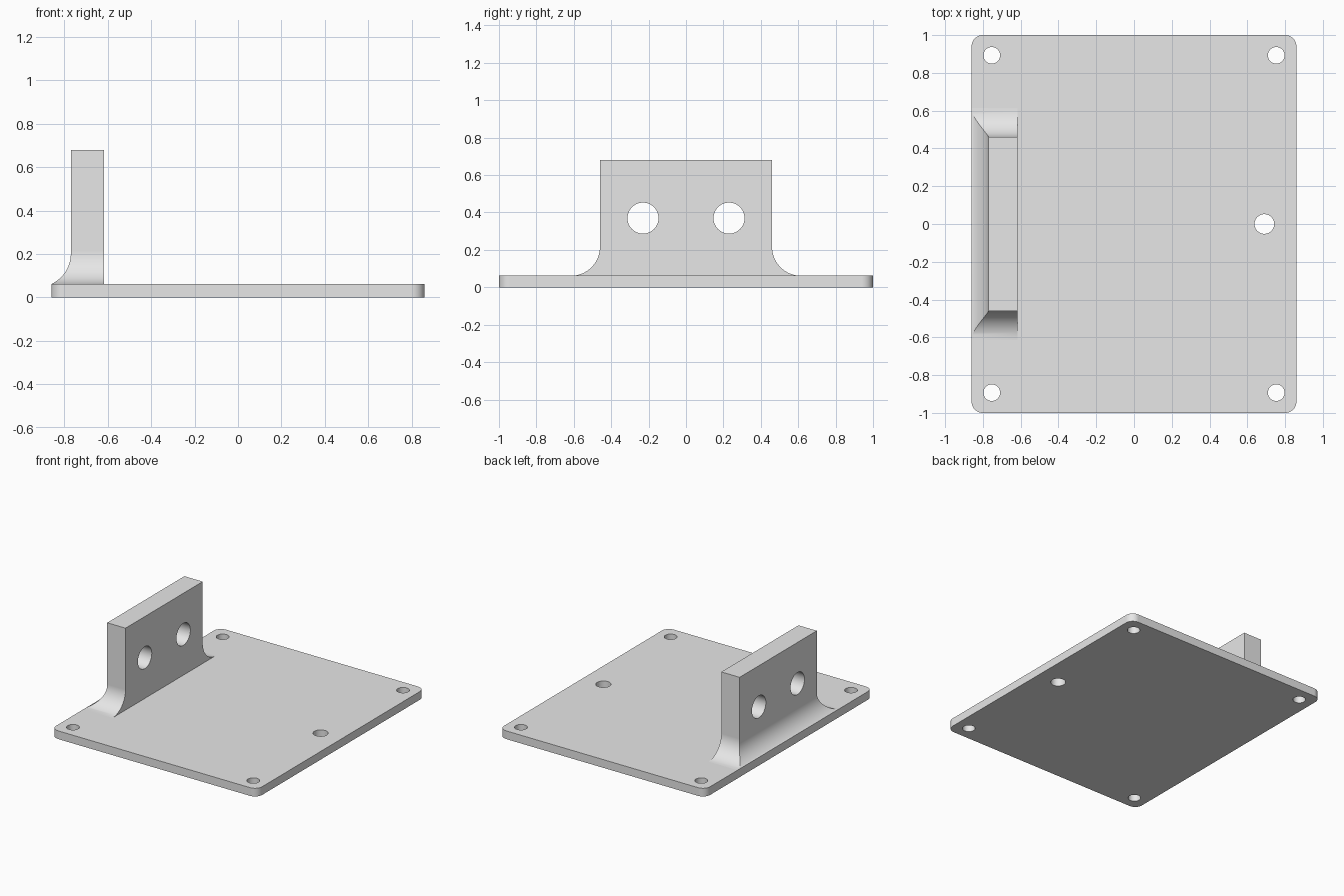
import bpy, bmesh, math
from mathutils import Matrix, Vector

if "Cube" in bpy.data.objects:
    bpy.data.objects.remove(bpy.data.objects["Cube"])

THICK = 0.062          # base plate thickness
HALF_X, HALF_Y = 0.86, 1.0

grey = bpy.data.materials.new("light_grey")
grey.diffuse_color = (0.8, 0.8, 0.8, 1)
grey.use_nodes = True
grey.node_tree.nodes["Principled BSDF"].inputs["Base Color"].default_value = grey.diffuse_color


def make_object(name, bm):
    bmesh.ops.recalc_face_normals(bm, faces=bm.faces[:])
    mesh = bpy.data.meshes.new(name)
    bm.to_mesh(mesh)
    bm.free()
    obj = bpy.data.objects.new(name, mesh)
    bpy.context.collection.objects.link(obj)
    mesh.materials.append(grey)
    return obj


def loft(name, rings):
    """Closed solid through a stack of matching rings."""
    bm = bmesh.new()
    loops = [[bm.verts.new(p) for p in ring] for ring in rings]
    for a, b in zip(loops, loops[1:]):
        n = len(a)
        for i in range(n):
            j = (i + 1) % n
            bm.faces.new((a[i], a[j], b[j], b[i]))
    bm.faces.new(loops[0][::-1])
    bm.faces.new(loops[-1])
    return make_object(name, bm)


def drill(obj, holes, axis):
    """Cut round holes, given as (centre, radius), along one axis."""
    bm = bmesh.new()
    turn = Vector((0, 0, 1)).rotation_difference(Vector(axis)).to_matrix().to_4x4()
    for centre, radius in holes:
        bmesh.ops.create_cone(bm, cap_ends=True, segments=48, radius1=radius,
                              radius2=radius, depth=0.4,
                              matrix=Matrix.Translation(centre) @ turn)
    cutter = make_object("hole_cutter", bm)
    cutter.hide_render = True
    mod = obj.modifiers.new("holes", 'BOOLEAN')
    mod.operation, mod.solver, mod.object = 'DIFFERENCE', 'EXACT', cutter
    bpy.ops.object.select_all(action='DESELECT')
    bpy.context.view_layer.objects.active = obj
    obj.select_set(True)
    bpy.ops.object.modifier_apply(modifier=mod.name)
    bpy.data.objects.remove(cutter)
    # smooth holes and rounds, crisp flats
    bpy.ops.object.shade_smooth_by_angle(angle=math.radians(30))
    normals = obj.modifiers.new("flat_normals", 'WEIGHTED_NORMAL')
    normals.keep_sharp = True


# Base plate with rounded corners
R, STEPS = 0.06, 10
outline = []
for k, (sx, sy) in enumerate([(1, 1), (-1, 1), (-1, -1), (1, -1)]):
    for i in range(STEPS + 1):
        a = math.pi / 2 * (k + i / STEPS)
        outline.append((sx * (HALF_X - R) + R * math.cos(a),
                        sy * (HALF_Y - R) + R * math.sin(a)))
plate = loft("base_plate", [[(x, y, z) for x, y in outline] for z in (0, THICK)])
plate_holes = [(Vector((sx * 0.753, sy * 0.893, 0)), 0.044)
               for sx in (-1, 1) for sy in (-1, 1)]
plate_holes.append((Vector((0.69, 0, 0)), 0.052))
drill(plate, plate_holes, (0, 0, 1))

# Upright bracket: flared by a fillet at both ends and on the outer side
FILLET = 0.154
OUTER, INNER, HALF_W, TOP = -0.77, -0.617, 0.46, 0.68
END_Z = THICK + FILLET                       # fillet start on the two ends
reach = OUTER + HALF_X                       # outer fillet stops at plate edge
SIDE_Z = THICK + math.sqrt(FILLET ** 2 - (FILLET - reach) ** 2)


def flare(z, start):
    h = min(max(start - z, 0), FILLET)
    return FILLET - math.sqrt(FILLET ** 2 - h ** 2)


levels = [END_Z - FILLET * math.sin(math.radians(a)) for a in range(90, -1, -5)]
rings = []
for z in levels + [TOP]:
    x = OUTER - flare(z, SIDE_Z)
    y = HALF_W + flare(z, END_Z)
    rings.append([(x, -y, z), (INNER, -y, z), (INNER, y, z), (x, y, z)])
bracket = loft("upright_bracket", rings)
drill(bracket, [(Vector((-0.69, s * 0.23, 0.37)), 0.083) for s in (-1, 1)], (1, 0, 0))
